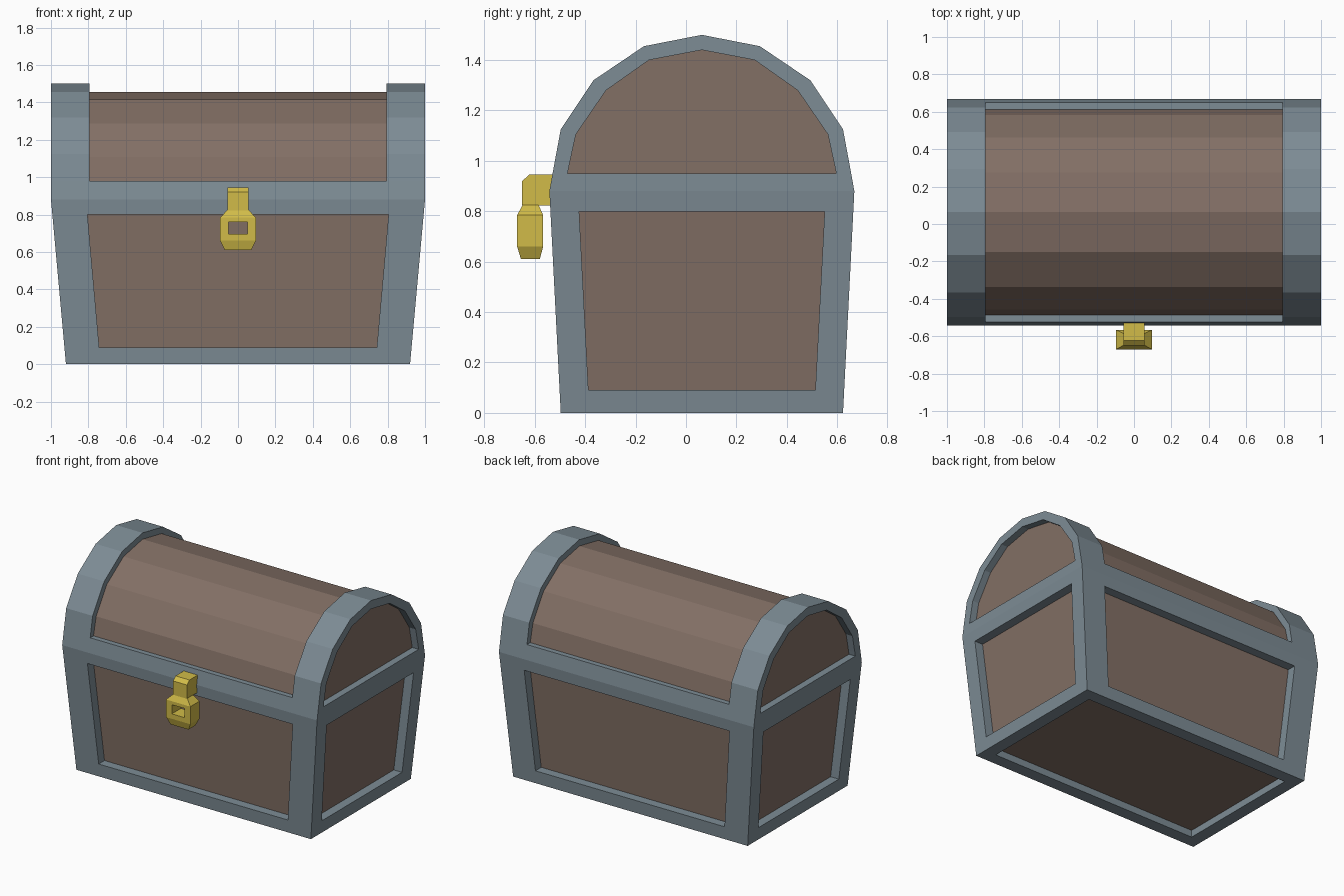
import bpy, bmesh
from mathutils import Vector

if "Cube" in bpy.data.objects:
    bpy.data.objects.remove(bpy.data.objects["Cube"])

C = 0.063  # y centre of the chest box (the lock sticks out in front)


def material(name, rgb):
    m = bpy.data.materials.new(name)
    m.diffuse_color = (*rgb, 1)
    m.use_nodes = True
    m.node_tree.nodes["Principled BSDF"].inputs["Base Color"].default_value = m.diffuse_color
    return m


GREY = material("grey_metal", (0.205, 0.262, 0.30))
WOOD = material("brown_wood", (0.225, 0.160, 0.130))
GOLD = material("gold", (0.64, 0.50, 0.065))


def face(bm, pts, mat=0):
    bm.faces.new([bm.verts.new(p) for p in pts]).material_index = mat


def ring(bm, a, b, mat=0):
    """Quads between two closed loops."""
    for i in range(len(a)):
        j = (i + 1) % len(a)
        face(bm, (a[i], a[j], b[j], b[i]), mat)


def panel(bm, outer, inner, shift):
    """Metal frame with a recessed wooden panel."""
    deep = [Vector(p) + Vector(shift) for p in inner]
    ring(bm, outer, inner)
    ring(bm, inner, deep)
    face(bm, deep, 1)


def finish(bm, name, mats):
    bmesh.ops.remove_doubles(bm, verts=bm.verts, dist=1e-4)
    bmesh.ops.recalc_face_normals(bm, faces=bm.faces)
    me = bpy.data.meshes.new(name)
    bm.to_mesh(me)
    bm.free()
    for m in mats:
        me.materials.append(m)
    ob = bpy.data.objects.new(name, me)
    bpy.context.collection.objects.link(ob)


# chest body: tapered box with a recessed panel on four sides and the bottom
SEAM = 0.88


def hx(z):
    return 0.92 + 0.08 * z / SEAM


def hy(z):
    return 0.56 + 0.045 * z / SEAM


def front_quad(s, z0, w0, z1, w1):
    return [(-w0, C + s * hy(z0), z0), (w0, C + s * hy(z0), z0),
            (w1, C + s * hy(z1), z1), (-w1, C + s * hy(z1), z1)]


def side_quad(s, z0, w0, z1, w1):
    return [(s * hx(z0), C - w0, z0), (s * hx(z0), C + w0, z0),
            (s * hx(z1), C + w1, z1), (s * hx(z1), C - w1, z1)]


def flat_quad(x, y, z):
    return [(-x, C - y, z), (x, C - y, z), (x, C + y, z), (-x, C + y, z)]


bm = bmesh.new()
for s in (-1, 1):
    panel(bm, front_quad(s, 0, hx(0), SEAM, hx(SEAM)),
          front_quad(s, 0.09, 0.742, 0.80, 0.805), (0, -s * 0.065, 0))
    panel(bm, side_quad(s, 0, hy(0), SEAM, hy(SEAM)),
          side_quad(s, 0.09, 0.45, 0.80, 0.487), (-s * 0.065, 0, 0))
panel(bm, flat_quad(0.92, 0.56, 0), flat_quad(0.83, 0.47, 0), (0, 0, 0.05))
face(bm, flat_quad(1, 0.605, SEAM))
finish(bm, "chest_body", [GREY, WOOD])


# chest lid: arched profile, end bands and recessed planks
def arch(half, top):
    pts = [(-y, z) for y, z in half] + [(0, top)] + [(y, z) for y, z in reversed(half)]
    return [(C + y, z) for y, z in pts]


P = arch([(0.605, 0.88), (0.587, 0.98), (0.56, 1.125), (0.43, 1.32), (0.23, 1.455)], 1.5)
E = arch([(0.533, 0.95), (0.527, 0.98), (0.50, 1.105), (0.38, 1.28), (0.21, 1.40)], 1.44)
W = arch([(0.56, 0.88), (0.55, 0.98), (0.52, 1.107), (0.40, 1.288), (0.213, 1.414)], 1.455)
B = 0.793  # inner edge of the end bands


def strip(bm, a, b, x0, x1, mat=0):
    face(bm, ((x0, *a), (x1, *a), (x1, *b), (x0, *b)), mat)


bm = bmesh.new()
for s in (-1, 1):
    panel(bm, [(s, *p) for p in P], [(s, *p) for p in E], (-s * 0.05, 0, 0))
    for i in range(10):
        strip(bm, P[i], P[i + 1], s * B, s)
    for i in range(1, 9):
        face(bm, [(s * B, *p) for p in (P[i], P[i + 1], W[i + 1], W[i])])
    strip(bm, P[0], P[10], s * B, s)
for i in (0, 9):
    strip(bm, P[i], P[i + 1], -B, B)      # front and back rails
for i in (1, 9):
    strip(bm, P[i], W[i], -B, B)          # ledges
for i in range(1, 9):
    strip(bm, W[i], W[i + 1], -B, B, 1)   # planks
strip(bm, P[0], P[10], -B, B)
finish(bm, "chest_lid", [GREY, WOOD])

# hasp
prof = [(-0.52, 0.822), (-0.65, 0.822), (-0.65, 0.92), (-0.622, 0.945), (-0.52, 0.945)]
bm = bmesh.new()
left, right = ([(x, *p) for p in prof] for x in (-0.055, 0.055))
ring(bm, left, right)
face(bm, left)
face(bm, right)
finish(bm, "lock_hasp", [GOLD])

# padlock: stacked rectangles with a keyhole window through the middle
secs = [(0.61, 0.07, -0.655, -0.58), (0.66, 0.095, -0.67, -0.567),
        (0.785, 0.095, -0.67, -0.567), (0.825, 0.056, -0.648, -0.585)]
loops = [[(-x, a, z), (x, a, z), (x, b, z), (-x, b, z)] for z, x, a, b in secs]
bm = bmesh.new()
ring(bm, loops[0], loops[1])
ring(bm, loops[2], loops[3])
face(bm, loops[0])
face(bm, loops[3])
lo, hi = loops[1], loops[2]
holes = []
for i, j, y in ((0, 1, -0.67), (3, 2, -0.567)):
    hole = [(-0.05, y, 0.695), (0.05, y, 0.695), (0.05, y, 0.76), (-0.05, y, 0.76)]
    ring(bm, [lo[i], lo[j], hi[j], hi[i]], hole)
    holes.append(hole)
ring(bm, *holes)
for i, j in ((1, 2), (3, 0)):
    face(bm, (lo[i], lo[j], hi[j], hi[i]))
finish(bm, "padlock", [GOLD])
